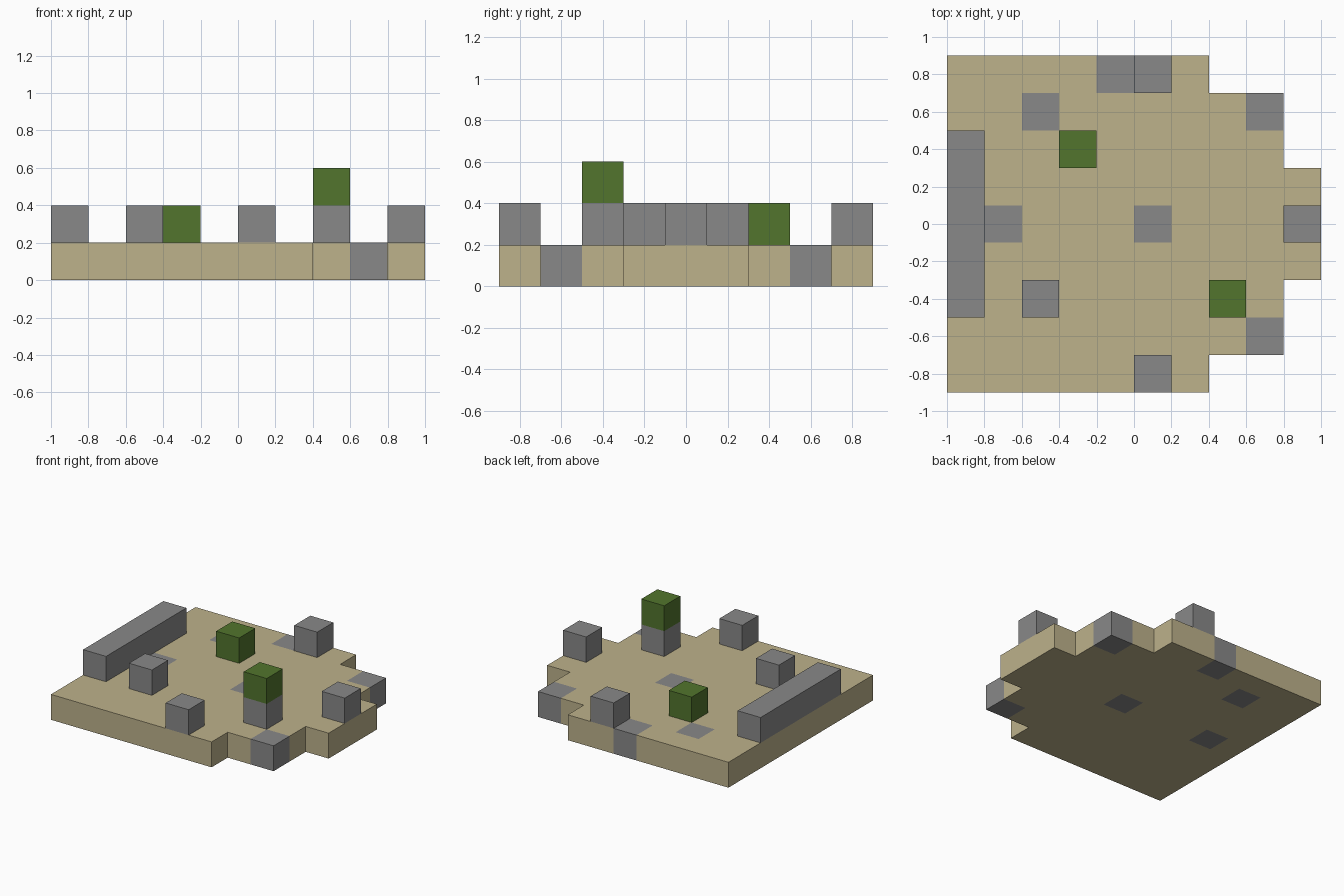
import bpy, bmesh
from math import floor
from mathutils import Vector

if "Cube" in bpy.data.objects:
    bpy.data.objects.remove(bpy.data.objects["Cube"])

U = 0.2  # edge length of one block


def material(name, rgb):
    m = bpy.data.materials.new(name)
    m.use_nodes = True
    m.diffuse_color = (*rgb, 1)
    m.node_tree.nodes["Principled BSDF"].inputs["Base Color"].default_value = (*rgb, 1)
    return m


sand = material("sand", (0.51, 0.445, 0.26))
stone = material("stone grey", (0.25, 0.25, 0.25))
green = material("cactus green", (0.084, 0.178, 0.026))


def finish(bm, name, *mats):
    bmesh.ops.recalc_face_normals(bm, faces=bm.faces)
    mesh = bpy.data.meshes.new(name)
    for m in mats:
        mesh.materials.append(m)
    bm.to_mesh(mesh)
    bm.free()
    ob = bpy.data.objects.new(name, mesh)
    bpy.context.collection.objects.link(ob)
    return ob


def block(name, x, y, level, mat, length=1):
    """Box centred at x, y, standing on a level, stretched along y."""
    bm = bmesh.new()
    bmesh.ops.create_cube(bm, size=U)
    for v in bm.verts:
        v.co.y *= length
        v.co += Vector((x, y, (level + 0.5) * U))
    return finish(bm, name, mat)


# Ground slab: rows of cells narrowing in steps towards +x
def half_width(col):
    return 0.9 if col < 7 else 0.7 if col < 9 else 0.3


def cell(p):
    return floor((p.x + 1) / U), floor((p.y + 0.9) / U)


# Stones sunk flush into the ground
sunken = {cell(Vector(p)) for p in
          [(-0.1, 0.8), (-0.5, 0.6), (-0.7, 0), (0.1, 0), (0.7, 0.6), (0.7, -0.6)]}

bm = bmesh.new()
for col in range(10):
    for row in range(9):
        x, y = -1 + col * U, -0.9 + row * U
        if abs(y + U / 2) < half_width(col):
            bm.faces.new([bm.verts.new((x + a * U, y + b * U, 0))
                          for a, b in ((0, 0), (1, 0), (1, 1), (0, 1))])
bmesh.ops.remove_doubles(bm, verts=bm.verts, dist=0.001)
top = bmesh.ops.extrude_face_region(bm, geom=bm.faces[:])["geom"]
for v in top:
    if isinstance(v, bmesh.types.BMVert):
        v.co.z = U
bmesh.ops.recalc_face_normals(bm, faces=bm.faces)
bm.normal_update()
for f in bm.faces:
    inside = f.calc_center_median() - f.normal * U / 2
    f.material_index = int(cell(inside) in sunken)
finish(bm, "ground", sand, stone)

# Long stone wall and loose stones on the ground
block("stone_wall", -0.9, 0, 1, stone, length=5)
for i, (x, y) in enumerate([(0.1, 0.8), (-0.5, -0.4), (0.1, -0.8), (0.9, 0), (0.5, -0.4)]):
    block(f"loose_stone_{i + 1}", x, y, 1, stone)

# Green blocks, one on the ground and one on a stone
block("low_green_block", -0.3, 0.4, 1, green)
block("high_green_block", 0.5, -0.4, 2, green)
